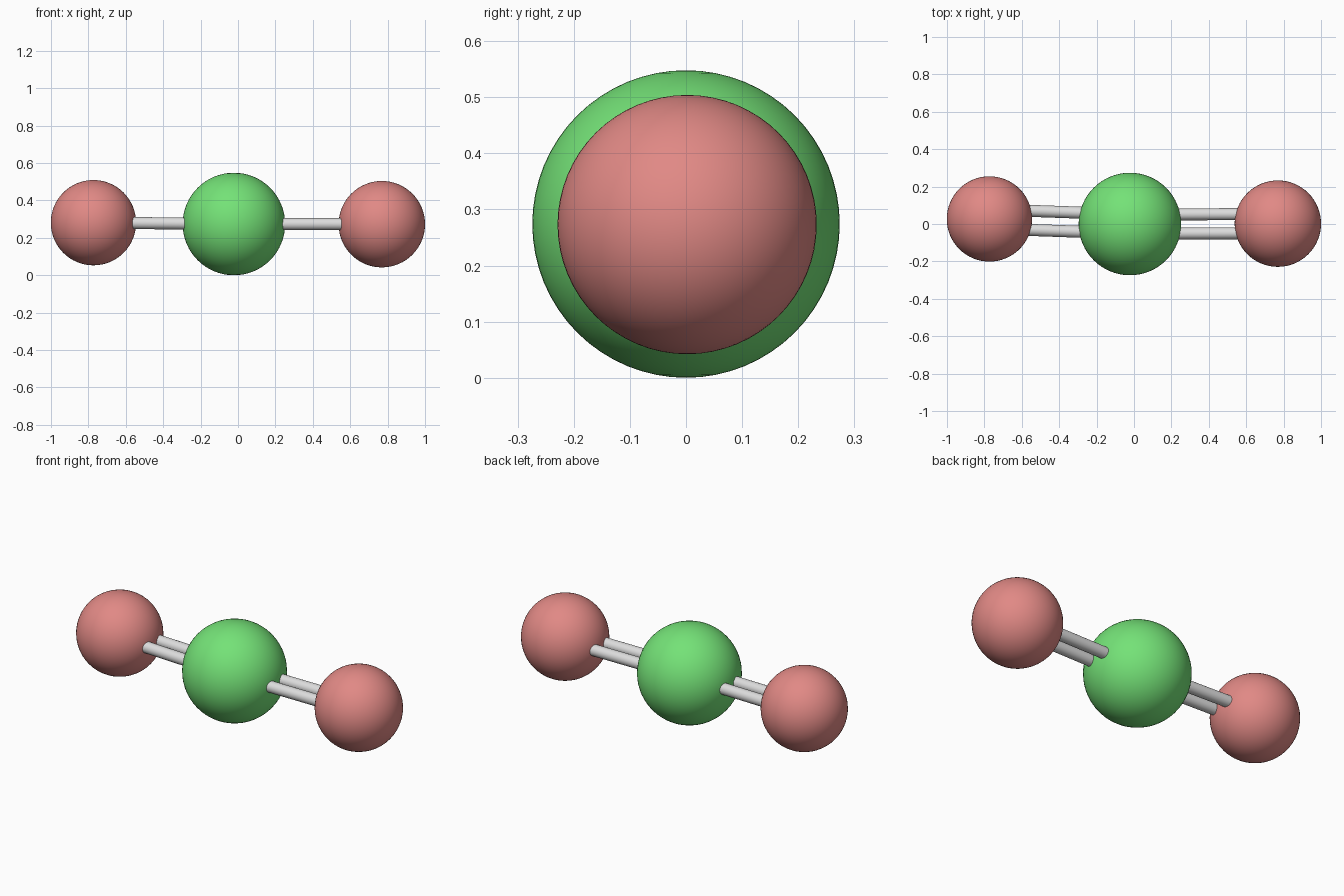
import bpy
import math
from mathutils import Vector

cube = bpy.data.objects.get("Cube")
if cube:
    bpy.data.objects.remove(cube, do_unlink=True)


def make_material(name, rgb):
    mat = bpy.data.materials.new(name)
    mat.use_nodes = True
    color = (*rgb, 1.0)
    mat.diffuse_color = color
    mat.node_tree.nodes["Principled BSDF"].inputs["Base Color"].default_value = color
    return mat


red = make_material("soft_red", (0.75, 0.25, 0.235))
green = make_material("bright_green", (0.175, 0.76, 0.185))
grey = make_material("light_grey", (0.72, 0.72, 0.72))


def finish(name, mat):
    obj = bpy.context.object
    obj.name = name
    obj.data.materials.append(mat)
    bpy.ops.object.shade_smooth_by_angle(angle=math.radians(40))
    return obj


def ball(name, center, radius, mat):
    bpy.ops.mesh.primitive_uv_sphere_add(
        segments=64, ring_count=32, radius=radius, location=center)
    return finish(name, mat)


def rod(name, start, end, radius, mat):
    axis = end - start
    bpy.ops.mesh.primitive_cylinder_add(
        vertices=32, radius=radius, depth=axis.length, location=(start + end) / 2)
    bpy.context.object.rotation_euler = axis.to_track_quat("Z", "Y").to_euler()
    return finish(name, mat)


# Balls: one large in the middle, a smaller one at each end
middle = Vector((-0.022, 0.0, 0.274))
ends = {
    "right": (Vector((-0.773, 0.027, 0.281)), 0.228),
    "left": (Vector((0.769, 0.002, 0.273)), 0.231),
}
ball("center_ball", middle, 0.274, green)

for side, (center, radius) in ends.items():
    ball(side + "_ball", center, radius, red)
    # Twin rods, one on each side of the line between ball centres
    across = Vector((0, 0, 1)).cross(center - middle).normalized()
    if across.y < 0:
        across.negate()
    for place, sign in (("front", -1), ("back", 1)):
        offset = across * 0.051 * sign
        rod(side + "_" + place + "_rod", middle + offset, center + offset, 0.032, grey)
